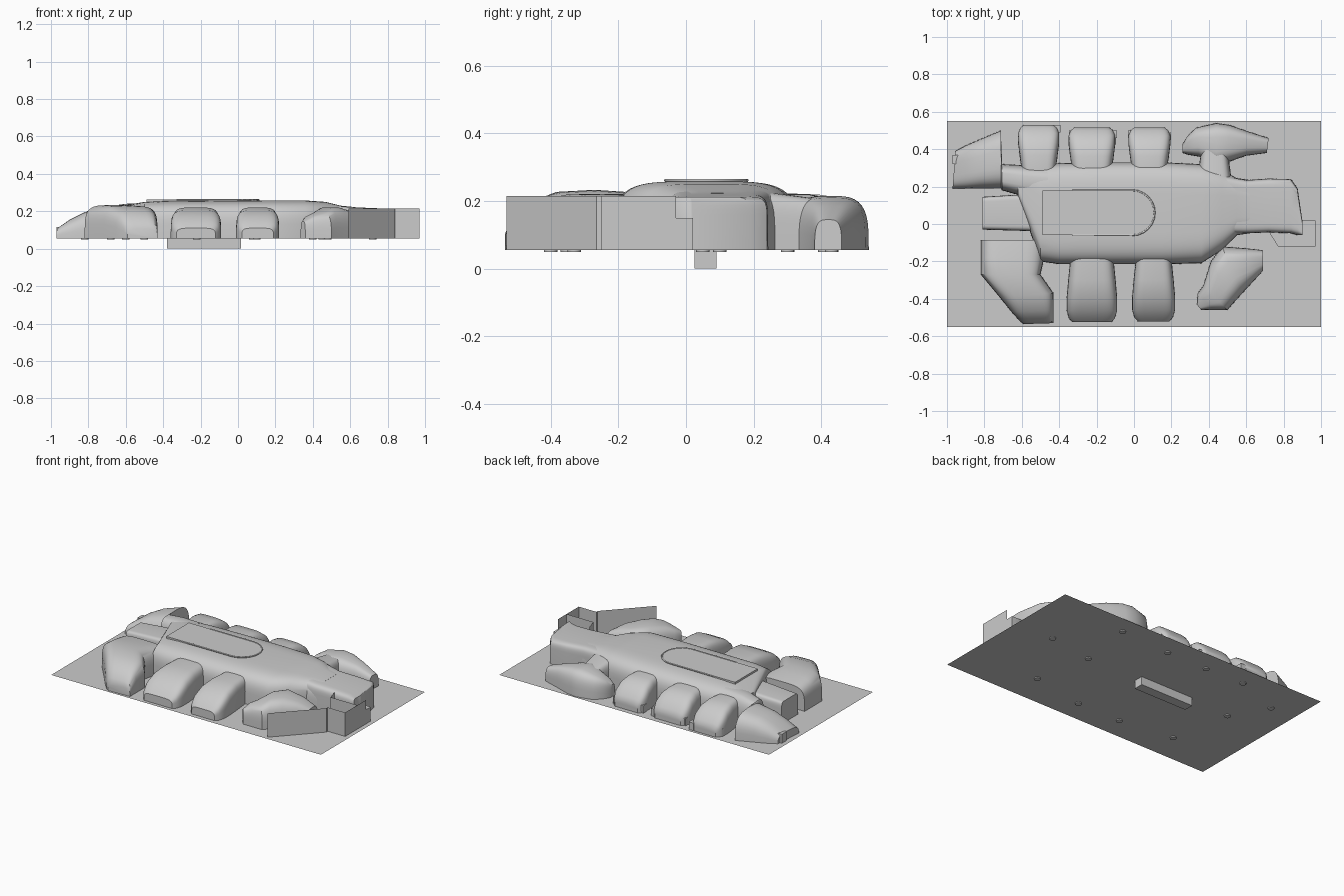
import bpy, bmesh, math

if "Cube" in bpy.data.objects:
    bpy.data.objects.remove(bpy.data.objects["Cube"])

BASE = 0.055


def finish(name, bm, angle=35):
    bmesh.ops.remove_doubles(bm, verts=bm.verts, dist=0.0002)
    bmesh.ops.recalc_face_normals(bm, faces=bm.faces)
    me = bpy.data.meshes.new(name)
    bm.to_mesh(me)
    bm.free()
    ob = bpy.data.objects.new(name, me)
    bpy.context.collection.objects.link(ob)
    bpy.ops.object.select_all(action='DESELECT')
    ob.select_set(True)
    bpy.context.view_layer.objects.active = ob
    bpy.ops.object.shade_smooth_by_angle(angle=math.radians(angle))
    return ob


def loft(name, sections, n=5.0, steps=20):
    """Arched shell through sections (x0, y0, x1, y1, height)."""
    bm = bmesh.new()
    rings = []
    for x0, y0, x1, y1, h in sections:
        ring = []
        for i in range(steps + 1):
            a = math.pi * i / steps
            c, s = math.cos(a), max(math.sin(a), 0)
            t = 0.5 - 0.5 * math.copysign(abs(c) ** (2 / n), c)
            z = 0 if i in (0, steps) else h * s ** (2 / n)
            ring.append(bm.verts.new((x0 + (x1 - x0) * t, y0 + (y1 - y0) * t, BASE + z)))
        rings.append(ring)
    for a, b in zip(rings, rings[1:]):
        for i in range(steps):
            bm.faces.new((a[i], a[i + 1], b[i + 1], b[i]))
    bm.faces.new(rings[0])
    bm.faces.new(rings[-1])
    return finish(name, bm)


def prism(name, pts, z0, z1):
    bm = bmesh.new()
    f = bm.faces.new([bm.verts.new((x, y, z0)) for x, y in pts])
    ext = bmesh.ops.extrude_face_region(bm, geom=[f])['geom']
    for v in ext:
        if isinstance(v, bmesh.types.BMVert):
            v.co.z = z1
    if f.is_valid is False or len(bm.faces) < len(pts) + 2:
        bm.faces.new([v for v in bm.verts if abs(v.co.z - z0) < 1e-6])
    return finish(name, bm)


def box(name, x0, x1, y0, y1, z0, z1):
    return prism(name, [(x0, y0), (x1, y0), (x1, y1), (x0, y1)], z0, z1)


def wall(name, pts, z0, z1):
    bm = bmesh.new()
    cols = [(bm.verts.new((x, y, z0)), bm.verts.new((x, y, z1))) for x, y in pts]
    for a, b in zip(cols, cols[1:]):
        bm.faces.new((a[0], b[0], b[1], a[1]))
    return finish(name, bm, 5)


# ground plate and keel block
bm = bmesh.new()
bm.faces.new([bm.verts.new((x, y, BASE)) for x, y in ((-1, -.55), (1, -.55), (1, .55), (-1, .55))])
finish("ground_plate", bm)
box("keel_block", -.38, .015, .025, .09, 0, BASE)

# central hull, lofted along x
loft("central_hull", [
    (-.62, .14, -.62, .31, .175), (-.50, -.20, -.50, .32, .195),
    (-.40, -.215, -.40, .325, .20), (-.15, -.215, -.15, .33, .202),
    (.15, -.215, .15, .33, .203), (.36, -.21, .36, .32, .203),
    (.47, -.14, .47, .29, .195), (.55, -.06, .55, .245, .175),
    (.62, -.05, .62, .235, .168)], n=4.5, steps=28)

# long roof panel with a rounded end, and its rim
arc = [(-.01 + .12 * math.cos(a), .06 + .12 * math.sin(a))
       for a in [math.radians(-90 + 15 * i) for i in range(13)]]
prism("roof_panel", [(-.49, -.06)] + arc + [(-.49, .18)], .24, .263)
cu = bpy.data.curves.new("roof_rim", 'CURVE')
cu.dimensions = '3D'
cu.bevel_depth = .005
cu.bevel_resolution = 1
sp = cu.splines.new('POLY')
path = [(-.33, -.06)] + arc + [(-.33, .18)]
sp.points.add(len(path) - 1)
for p, (x, y) in zip(sp.points, path):
    p.co = (x, y, .261, 1)
bpy.context.collection.objects.link(bpy.data.objects.new("roof_rim", cu))


# straight bays along front and back: (left, right, start y, end y)
def bay(name, x0, x1, y0, y1):
    for_k = [(0, .02, .165), (.35, .008, .165), (.62, 0, .15),
             (.82, 0, .115), (.94, .012, .08), (1, .03, .055)]
    loft(name, [(x0 + i, y0 + (y1 - y0) * k, x1 - i, y0 + (y1 - y0) * k, h)
                for k, i, h in for_k], n=5)


bay("front_bay_1", -.36, -.09, -.18, -.525)
bay("front_bay_2", -.01, .22, -.18, -.52)
bay("back_bay_1", -.62, -.40, .28, .53)
bay("back_bay_2", -.35, -.10, .28, .515)
bay("back_bay_3", -.03, .195, .28, .515)

# left box bay
loft("left_bay", [(-.81, -.03, -.81, .145, .145), (-.65, -.035, -.65, .155, .155),
                  (-.46, -.04, -.46, .16, .165)], n=10)

# corner arms
loft("front_left_arm", [
    (-.82, -.085, -.47, -.085, .155), (-.82, -.18, -.48, -.18, .172),
    (-.82, -.27, -.50, -.27, .178), (-.72, -.39, -.43, -.37, .172),
    (-.655, -.47, -.43, -.46, .14), (-.61, -.52, -.43, -.52, .085),
    (-.59, -.535, -.43, -.53, .05)], n=4.5)
loft("back_left_arm", [
    (-.97, .19, -.955, .39, .055), (-.90, .19, -.90, .42, .10),
    (-.82, .19, -.82, .455, .14), (-.712, .19, -.712, .50, .165),
    (-.705, .18, -.705, .32, .17), (-.60, .15, -.60, .315, .185),
    (-.46, .12, -.46, .31, .19)], n=3.2)
loft("front_right_arm", [
    (.69, -.25, .69, -.14, .10), (.64, -.305, .60, -.13, .14),
    (.58, -.37, .47, -.12, .165), (.53, -.425, .41, -.20, .165),
    (.50, -.46, .37, -.33, .14), (.43, -.46, .34, -.37, .12),
    (.36, -.46, .335, -.43, .09)], n=3.5)
loft("back_right_arm", [
    (.71, .38, .72, .46, .09), (.60, .365, .61, .495, .13),
    (.50, .33, .51, .53, .155), (.44, .31, .44, .54, .16),
    (.35, .36, .33, .515, .14), (.29, .37, .285, .47, .11),
    (.26, .38, .26, .43, .08)], n=3.5)
loft("back_right_neck", [(.34, .25, .52, .25, .17), (.36, .40, .50, .40, .15)])

# right arm with stepped end block
loft("right_arm", [
    (.47, -.05, .47, .26, .18), (.60, -.05, .60, .235, .168),
    (.72, -.045, .72, .243, .162), (.84, -.05, .84, .24, .158),
    (.875, -.06, .875, .19, .157), (.90, -.06, .90, .02, .157)], n=9)
prism("right_end_block", [(.77, -.12), (.97, -.12), (.97, .02), (.88, .02), (.72, -.04)], BASE, .15)
wall("right_end_wall", [(.75, -.05), (.77, -.12), (.97, -.12), (.97, -.03)], BASE, .215)

# free-standing screen wall at front right
wall("screen_wall", [(.59, -.53), (.84, -.265), (.84, -.25), (.97, -.25), (.97, -.12)], BASE, .215)

# small brackets at the bay ends
for i, (x, y) in enumerate([(-.41, .51), (-.60, .475), (-.33, .48), (-.11, .48),
                            (-.015, .48), (.18, .47)]):
    box(f"bracket_{i}", x - .018, x + .018, y - .02, y + .02, BASE, .105)
box("corner_bracket", -.97, -.93, .32, .37, BASE, .115)

# round fixings below the plate
for i, (x, y) in enumerate([(-.5, .42), (-.22, .41), (.08, .41), (.45, .43), (-.6, -.35),
                            (-.22, -.4), (.1, -.4), (.48, -.33), (-.68, .06), (.72, .1),
                            (-.82, .3), (.4, .05)]):
    bm = bmesh.new()
    bmesh.ops.create_cone(bm, cap_ends=True, segments=16, radius1=.02, radius2=.02, depth=.006)
    bmesh.ops.translate(bm, verts=bm.verts, vec=(x, y, BASE - .003))
    finish(f"fixing_{i}", bm)
